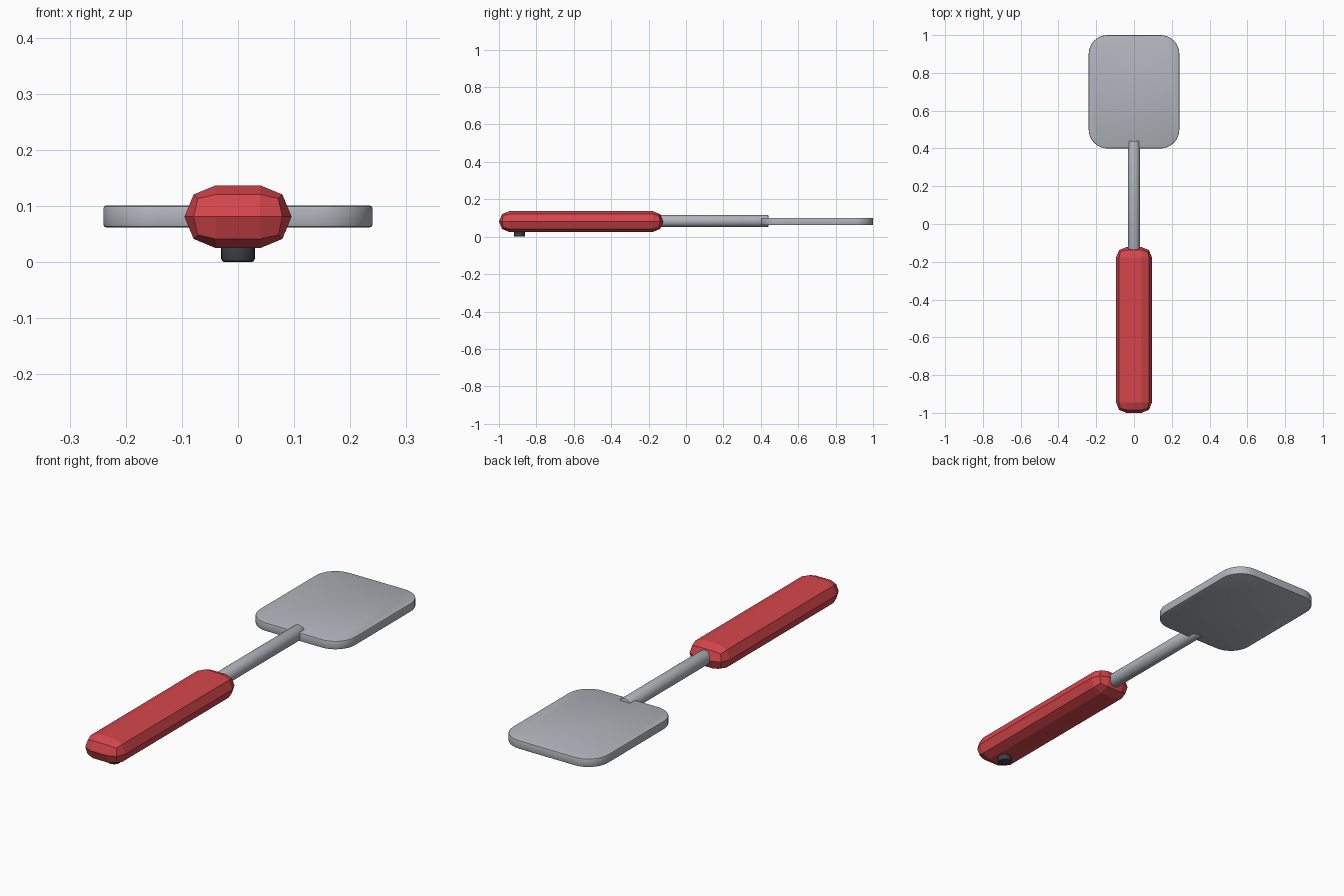
import bpy, bmesh, math
from mathutils import Matrix

if "Cube" in bpy.data.objects:
    bpy.data.objects.remove(bpy.data.objects["Cube"])


def material(name, rgb):
    m = bpy.data.materials.new(name)
    m.diffuse_color = (*rgb, 1)
    m.use_nodes = True
    m.node_tree.nodes["Principled BSDF"].inputs["Base Color"].default_value = m.diffuse_color
    return m


RED = material("red_grip", (0.66, 0.06, 0.07))
STEEL = material("light_steel", (0.44, 0.46, 0.50))
DARK = material("dark_rubber", (0.045, 0.05, 0.065))


def finish(name, bm, mat, smooth):
    bmesh.ops.remove_doubles(bm, verts=bm.verts, dist=0.0005)
    bmesh.ops.recalc_face_normals(bm, faces=bm.faces)
    me = bpy.data.meshes.new(name)
    bm.to_mesh(me)
    bm.free()
    me.materials.append(mat)
    ob = bpy.data.objects.new(name, me)
    bpy.context.collection.objects.link(ob)
    if smooth:
        bpy.ops.object.select_all(action='DESELECT')
        ob.select_set(True)
        bpy.context.view_layer.objects.active = ob
        bpy.ops.object.shade_smooth_by_angle(angle=math.radians(35))
    return ob


def box(x, y0, y1, z0, z1):
    bm = bmesh.new()
    mat = (Matrix.Translation((0, (y0 + y1) / 2, (z0 + z1) / 2))
           @ Matrix.Diagonal((2 * x, y1 - y0, z1 - z0, 1)))
    bmesh.ops.create_cube(bm, size=1, matrix=mat)
    return bm


def bevel(bm, edges, width, segments):
    bmesh.ops.bevel(bm, geom=edges, offset=width, segments=segments,
                    profile=0.5, affect='EDGES', clamp_overlap=True)


def rod(name, radius, length, matrix, mat, width):
    bm = bmesh.new()
    bmesh.ops.create_cone(bm, cap_ends=True, segments=24, radius1=radius,
                          radius2=radius, depth=length, matrix=matrix)
    rims = [e for e in bm.edges if any(len(f.verts) > 4 for f in e.link_faces)]
    bevel(bm, rims, width, 2)
    return finish(name, bm, mat, True)


# Grip: box rounded by a two-step bevel of half its height
bm = box(0.0955, -1.0, -0.122, 0.025, 0.137)
bevel(bm, bm.edges[:], 0.056, 2)
finish("grip", bm, RED, False)

# Shaft from the grip into the blade
rod("shaft", 0.032, 0.64, Matrix.Translation((0, 0.12, 0.084))
    @ Matrix.Rotation(math.pi / 2, 4, 'X'), STEEL, 0.004)

# Blade: plate with rounded corners and a softened rim
bm = box(0.24, 0.4, 1.0, 0.062, 0.101)
bevel(bm, [e for e in bm.edges
           if abs(e.verts[0].co.z - e.verts[1].co.z) > 0.01], 0.1, 8)
bm.normal_update()
bevel(bm, [e for e in bm.edges
           if any(abs(f.normal.z) > 0.9 for f in e.link_faces)], 0.005, 2)
finish("blade", bm, STEEL, True)

# Foot under the end of the grip
rod("foot", 0.03, 0.045, Matrix.Translation((0, -0.89, 0.0225)), DARK, 0.006)
